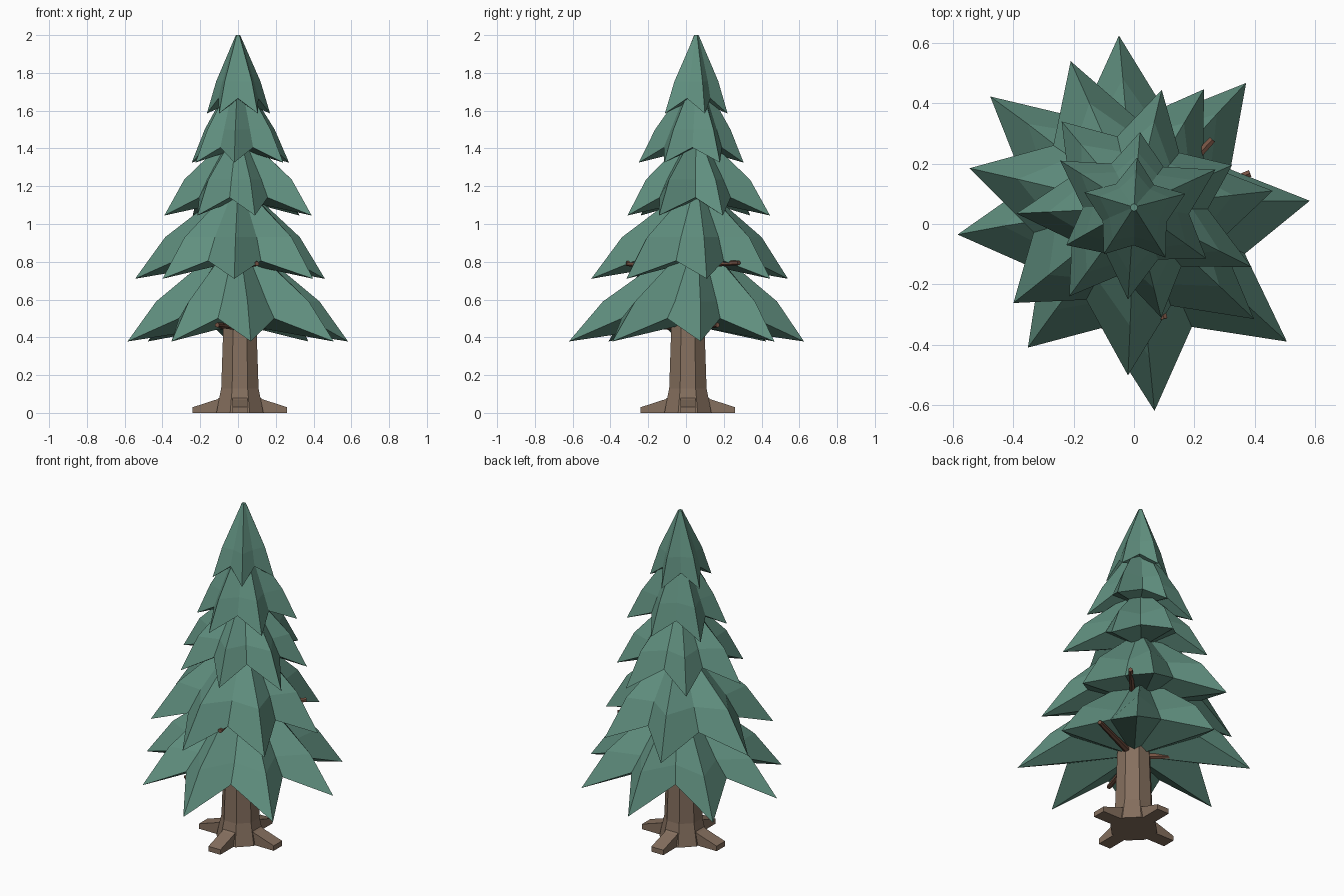
import bpy, bmesh, math
from mathutils import Vector

if "Cube" in bpy.data.objects:
    bpy.data.objects.remove(bpy.data.objects["Cube"])


def material(name, col):
    m = bpy.data.materials.new(name)
    m.diffuse_color = (*col, 1)
    m.use_nodes = True
    m.node_tree.nodes["Principled BSDF"].inputs["Base Color"].default_value = m.diffuse_color
    return m


GREEN = material("needle green", (0.117, 0.275, 0.212))
BARK = material("bark brown", (0.235, 0.16, 0.112))
TWIG = material("twig brown", (0.18, 0.085, 0.055))


def finish(name, bm, mat):
    bmesh.ops.recalc_face_normals(bm, faces=bm.faces)
    me = bpy.data.meshes.new(name)
    bm.to_mesh(me)
    bm.free()
    me.materials.append(mat)
    ob = bpy.data.objects.new(name, me)
    bpy.context.collection.objects.link(ob)
    return ob


def bridge(bm, a, b):
    n = len(a)
    for i in range(n):
        j = (i + 1) % n
        bm.faces.new((a[i], a[j], b[j], b[i]))


# star-shaped skirt of drooping boughs: tips are (x, y), counter-clockwise
def tier(name, centre, tips, z_tip, z_valley, z_mid, z_top, r_top, z_under, mid_tip):
    bm = bmesh.new()
    c, top = Vector((*centre, 0)), Vector((0, .055, z_top))
    inner = c.lerp(Vector((0, .055, 0)), .35)
    spokes = [Vector((x, y, 0)) - c for x, y in tips]
    rim, mid, cap = [], [], []
    for i, s in enumerate(spokes):
        nxt = spokes[(i + 1) % len(spokes)]
        v = (s.normalized() + nxt.normalized()).normalized() * (s.length + nxt.length) / 2
        for d, outer, middle, z in ((s, 1, mid_tip, z_tip), (v, .62, .49, z_valley)):
            rim.append(bm.verts.new(c + d * outer + Vector((0, 0, z))))
            mid.append(bm.verts.new(inner + d * middle + Vector((0, 0, z_mid))))
            cap.append(bm.verts.new(top + d.normalized() * r_top))
    bridge(bm, rim, mid)
    bridge(bm, mid, cap)
    bm.faces.new(cap)
    hub = bm.verts.new((*centre, z_under))
    for k in range(len(rim)):
        bm.faces.new((rim[k], hub, rim[(k + 1) % len(rim)]))
    finish(name, bm, GREEN)


tier("boughs_1", (0, 0),
     [(.583, .077), (.372, .468), (-.05, .625), (-.477, .423), (-.585, -.035),
      (-.352, -.41), (.068, -.62), (.507, -.39)],
     .378, .50, .59, .90, .06, .47, .74)
tier("boughs_2", (-.02, .03),
     [(.46, .11), (.232, .447), (-.21, .54), (-.545, .185), (-.4, -.262), (-.02, -.502), (.398, -.315)],
     .71, .805, .93, 1.19, .05, .80, .71)
tier("boughs_3", (0, .06),
     [(.325, .195), (.092, .445), (-.24, .34), (-.39, .035), (-.215, -.24), (.09, -.31), (.39, -.143)],
     1.045, 1.14, 1.235, 1.47, .04, 1.13, .73)
tier("boughs_4", (0, .045),
     [(.27, .18), (.02, .305), (-.245, .21), (-.225, -.07), (-.02, -.25), (.24, -.115)],
     1.325, 1.405, 1.50, 1.77, .03, 1.40, .72)
tier("boughs_5", (0, .04),
     [(.17, .1), (.01, .22), (-.165, .105), (-.1, -.1), (.105, -.112)],
     1.585, 1.665, 1.755, 2.0, .012, 1.66, .70)

# trunk: eight-sided, flared at the foot
bm = bmesh.new()
rings = []
for z, r in ((0, .135), (.06, .122), (.13, .107), (.46, .095), (.9, .06)):
    rings.append([bm.verts.new((.01 + r * math.cos(math.pi * (k + .5) / 4),
                                .01 + r * math.sin(math.pi * (k + .5) / 4), z)) for k in range(8)])
for a, b in zip(rings, rings[1:]):
    bridge(bm, a, b)
bm.faces.new(rings[0])
bm.faces.new(rings[-1])
finish("trunk", bm, BARK)

# four wedge roots
for q in range(4):
    bm = bmesh.new()
    profile = ((.05, 0), (.25, 0), (.25, .03), (.12, .072), (.05, .12))
    sides = [[bm.verts.new((r, w, z)) for r, z in profile] for w in (-.04, .04)]
    bridge(bm, *sides)
    for s in sides:
        bm.faces.new(s)
    ob = finish(f"root_{q + 1}", bm, BARK)
    ob.location = (.01, .01, 0)
    ob.rotation_euler.z = q * math.pi / 2

# bare twigs poking out between the boughs
twigs = [((.385, .168), .465), ((-.22, .2), .465), ((-.11, -.345), .465),
         ((.26, .28), .795), ((.1, -.315), .79)]
for i, ((x, y), z) in enumerate(twigs):
    a, b = Vector((.01, .01, z - .01)), Vector((x, y, z))
    bm = bmesh.new()
    bmesh.ops.create_cone(bm, cap_ends=True, segments=6, radius1=.02, radius2=.013, depth=(b - a).length)
    ob = finish(f"twig_{i + 1}", bm, TWIG)
    ob.location = (a + b) / 2
    ob.rotation_euler = (b - a).to_track_quat('Z', 'Y').to_euler()
